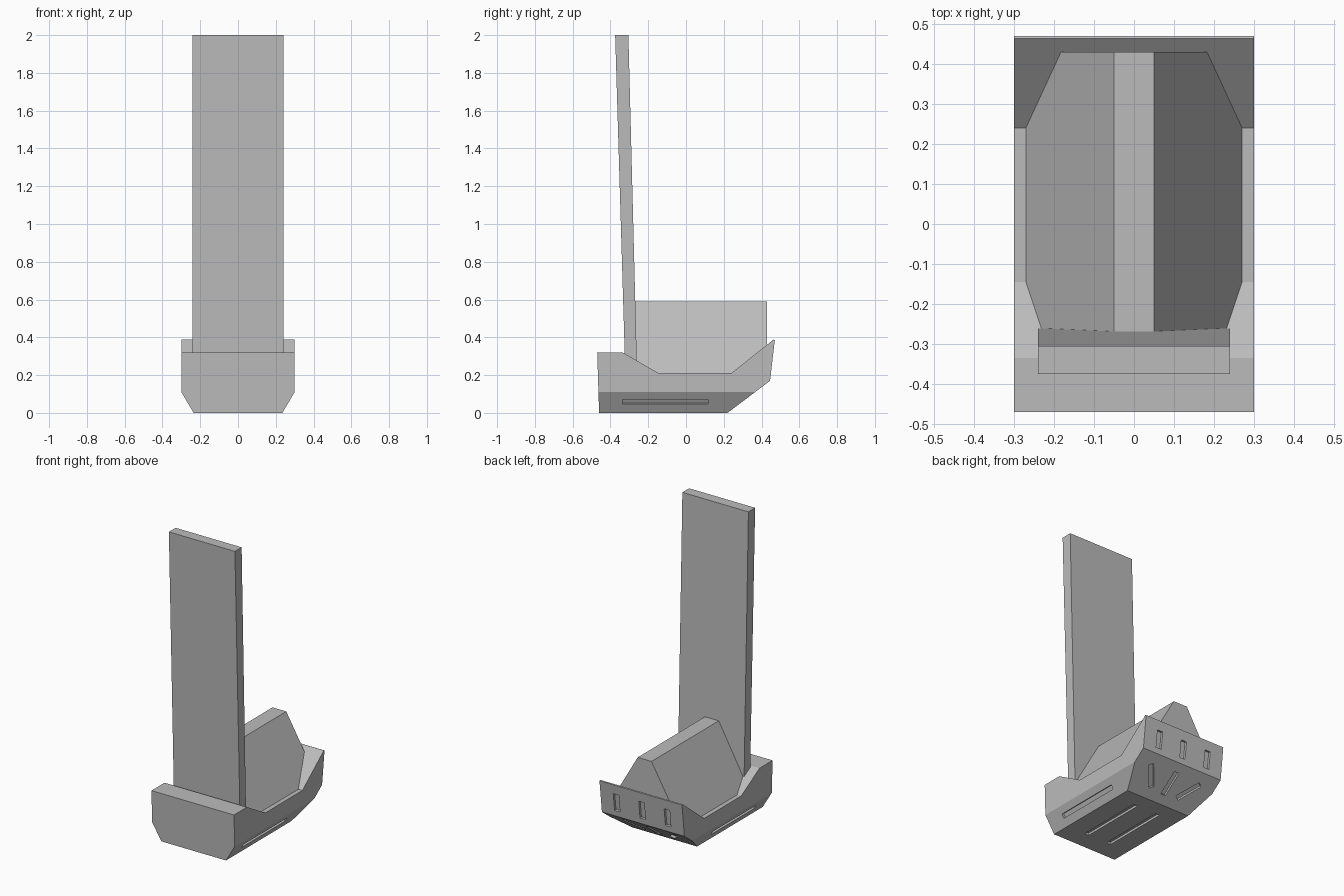
import bpy
import bmesh
import math
from mathutils import Matrix, Vector

cube = bpy.data.objects.get("Cube")
if cube:
    bpy.data.objects.remove(cube, do_unlink=True)

grey = bpy.data.materials.new("plain grey")
grey.use_nodes = True
colour = (0.5, 0.5, 0.5, 1)
grey.diffuse_color = colour
grey.node_tree.nodes["Principled BSDF"].inputs["Base Color"].default_value = colour


def make_object(name, bm):
    bmesh.ops.recalc_face_normals(bm, faces=bm.faces)
    mesh = bpy.data.meshes.new(name)
    bm.to_mesh(mesh)
    bm.free()
    mesh.materials.append(grey)
    obj = bpy.data.objects.new(name, mesh)
    bpy.context.collection.objects.link(obj)
    return obj


def extruded(points, offset):
    """Closed outline extruded along an offset."""
    bm = bmesh.new()
    face = bm.faces.new([bm.verts.new(p) for p in points])
    moved = bmesh.ops.extrude_face_region(bm, geom=[face])["geom"]
    verts = [g for g in moved if isinstance(g, bmesh.types.BMVert)]
    bmesh.ops.translate(bm, verts=verts, vec=offset)
    return bm


# Body: side profile with both lower edges chamfered
profile = [(-0.46, 0), (0.22, 0), (0.445, 0.17), (0.47, 0.385), (0.463, 0.388),
           (0.24, 0.21), (-0.145, 0.21), (-0.335, 0.32), (-0.47, 0.32)]
bm = extruded([(-0.3, y, z) for y, z in profile], (0.6, 0, 0))
for side in (-1, 1):
    cut = bmesh.ops.bisect_plane(
        bm, geom=bm.verts[:] + bm.edges[:] + bm.faces[:],
        plane_co=(side * 0.3, 0, 0.11), plane_no=(side * 0.11, 0, -0.065),
        clear_outer=True)
    edges = [g for g in cut["geom_cut"] if isinstance(g, bmesh.types.BMEdge)]
    bmesh.ops.contextual_create(bm, geom=edges)
body = make_object("body", bm)

# Recessed slots, cut by boxes aligned to each outer face
slots = bmesh.new()


def add_slot(centre, along, normal, length, width, depth=0.015):
    z = Vector(normal).normalized()
    x = Vector(along).normalized()
    frame = Matrix((x, z.cross(x), z)).transposed().to_4x4()
    size = Matrix.Diagonal((length, width, depth * 2, 1))
    bmesh.ops.create_cube(slots, size=1, matrix=Matrix.Translation(centre) @ frame @ size)


slope = Vector((0, 0.225, 0.17)).normalized()
slope_normal = Vector((0, 0.17, -0.225))
for side in (-1, 1):
    add_slot((side * 0.269, -0.11, 0.058), (0, 1, 0), (side * 0.11, 0, -0.065), 0.455, 0.028)
    add_slot((side * 0.085, -0.11, 0), (0, 1, 0), (0, 0, -1), 0.455, 0.03)
for side in (-1, 0, 1):
    tilt = math.radians(35) * side
    fan = slope * math.cos(tilt) + Vector((math.sin(tilt), 0, 0))
    add_slot((side * 0.145, 0.3325, 0.085), fan, slope_normal, 0.16, 0.035)
    add_slot((side * 0.185, 0.456, 0.265), (0, 0.025, 0.215), (0, 0.215, -0.025), 0.115, 0.04)
cutter = make_object("slot_cutter", slots)
cutter.hide_render = True

boolean = body.modifiers.new("slots", "BOOLEAN")
boolean.operation = "DIFFERENCE"
boolean.solver = "EXACT"
boolean.object = cutter
bpy.context.view_layer.objects.active = body
bpy.ops.object.modifier_apply(modifier=boolean.name)
bpy.data.objects.remove(cutter, do_unlink=True)

# Ridge: trapezoid running from the upright to the rear lip
ridge = [(-0.276, 0.2), (0.276, 0.2), (0.05, 0.59), (-0.05, 0.59)]
make_object("ridge", extruded([(x, -0.28, z) for x, z in ridge], (0, 0.71, 0)))

# Upright: tall slab leaning slightly forward
slab = [(-0.318, 0.1), (-0.256, 0.1), (-0.305, 2), (-0.375, 2)]
make_object("upright_slab", extruded([(-0.24, y, z) for y, z in slab], (0.48, 0, 0)))
